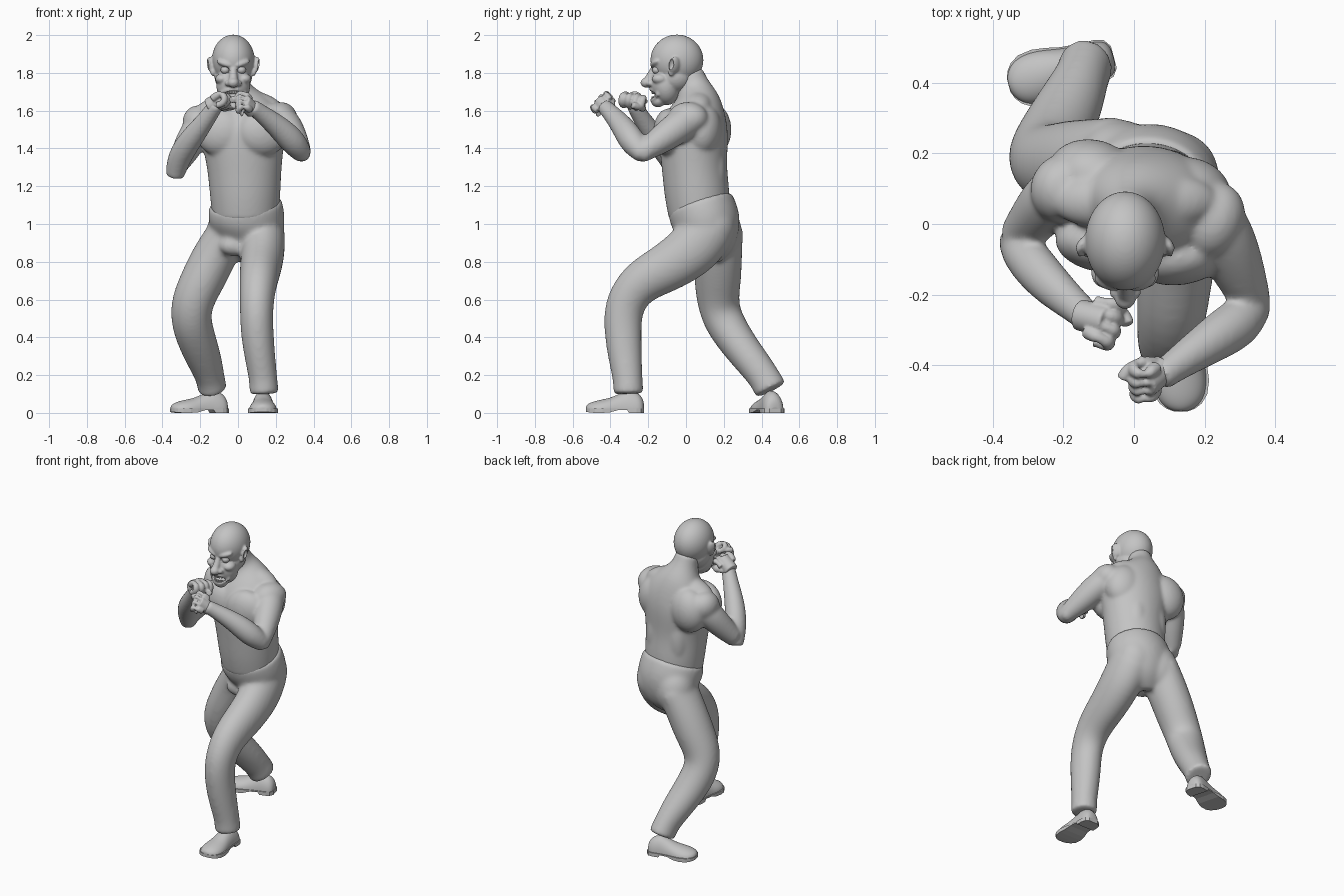
import bpy, bmesh, math
from mathutils import Vector, Matrix, Euler

cube = bpy.data.objects.get("Cube")
if cube:
    bpy.data.objects.remove(cube)

grey = bpy.data.materials.new("plain_grey")
grey.use_nodes = True
grey.diffuse_color = (0.55, 0.55, 0.55, 1)
grey.node_tree.nodes["Principled BSDF"].inputs["Base Color"].default_value = (0.55, 0.55, 0.55, 1)


def loft(bm, rings):
    """Skin a list of equal point rings and cap both ends."""
    loops = [[bm.verts.new(p) for p in ring] for ring in rings]
    n = len(loops[0])
    for a, b in zip(loops, loops[1:]):
        for i in range(n):
            bm.faces.new((a[i], a[(i + 1) % n], b[(i + 1) % n], b[i]))
    bm.faces.new(loops[0][::-1])
    bm.faces.new(loops[-1])


def tube(bm, path, sides=16):
    """Oval tube; each station is x, y, z, radius and an optional second radius."""
    rows = [Vector((*p[:4], p[-1])) for p in path]
    # support rings keep the ends crisp under subdivision
    rows.insert(1, rows[0].lerp(rows[1], 0.06))
    rows.insert(-1, rows[-1].lerp(rows[-2], 0.06))
    rings = []
    for i, row in enumerate(rows):
        p = Vector(row[:3])
        t = Vector(rows[min(i + 1, len(rows) - 1)][:3]) - Vector(rows[max(i - 1, 0)][:3])
        t.normalize()
        side = Vector((0, 1, 0)) if abs(t.x) > 0.9 else Vector((1, 0, 0))
        side = (side - t * side.dot(t)).normalized()
        up = t.cross(side)
        angles = [math.tau * k / sides for k in range(sides)]
        rings.append([p + 1.045 * (side * math.cos(a) * row[3] + up * math.sin(a) * row[4])
                      for a in angles])
    loft(bm, rings)


def ball(bm, loc, size, rot=(0, 0, 0)):
    m = Matrix.LocRotScale(Vector(loc), Euler([math.radians(r) for r in rot]), Vector(size))
    bmesh.ops.create_uvsphere(bm, u_segments=20, v_segments=12, radius=1.02, matrix=m)


def finish(bm, name, voxel=None, relax=6, subdivide=2, smooth=True):
    """Turn a bmesh into an object; a voxel size fuses its pieces into one skin."""
    bmesh.ops.recalc_face_normals(bm, faces=bm.faces)
    mesh = bpy.data.meshes.new(name)
    bm.to_mesh(mesh)
    bm.free()
    mesh.materials.append(grey)
    for poly in mesh.polygons:
        poly.use_smooth = smooth
    ob = bpy.data.objects.new(name, mesh)
    bpy.context.collection.objects.link(ob)
    if subdivide:
        mod = ob.modifiers.new("round", "SUBSURF")
        mod.levels = mod.render_levels = subdivide
    if voxel:
        mod = ob.modifiers.new("fuse", "REMESH")
        mod.mode, mod.voxel_size, mod.use_smooth_shade = "VOXEL", voxel, True
        mod = ob.modifiers.new("relax", "SMOOTH")
        mod.factor, mod.iterations = 0.5, relax
    return ob


# Trousers: hips, seat and two legs
bm = bmesh.new()
tube(bm, [(0, .1, .825, .07, .08), (.025, .125, .89, .16, .14), (.047, .115, .99, .2, .178),
          (.044, .09, 1.06, .198, .18), (.038, .072, 1.115, .188, .172)])
tube(bm, [(.12, .125, .98, .122, .14), (.135, .05, .87, .115, .145), (.12, -.1, .765, .108, .127),
          (.107, -.25, .695, .098, .115), (.097, -.335, .57, .086, .105), (.1, -.335, .42, .086, .097),
          (.12, -.32, .27, .078, .086), (.135, -.307, .17, .073, .076),
          (.138, -.305, .1, .077, .079)])
tube(bm, [(-.05, .16, .97, .1, .14), (-.125, .17, .83, .117, .125), (-.19, .168, .7, .115, .122),
          (-.247, .168, .58, .11, .108), (-.25, .2, .48, .106, .105), (-.21, .28, .36, .1, .095),
          (-.17, .36, .26, .088, .088), (-.145, .42, .18, .073, .082), (-.135, .45, .12, .077, .086)])
ball(bm, (.11, .14, .985), (.13, .125, .14))
ball(bm, (-.04, .17, .96), (.125, .125, .15))
ball(bm, (-.02, .03, .885), (.08, .055, .055))
finish(bm, "trousers", .01, 22)

# Torso, neck and arms
bm = bmesh.new()
tube(bm, [(.04, .07, 1.03, .17, .155), (.038, .06, 1.15, .183, .17), (.035, .045, 1.28, .19, .167),
          (.03, .04, 1.4, .208, .177), (.025, .04, 1.5, .225, .18), (.015, .06, 1.59, .2, .15),
          (-.01, .065, 1.67, .13, .112), (-.02, .04, 1.73, .075, .08), (-.025, .015, 1.8, .07, .075)])
tube(bm, [(.19, .05, 1.565, .09), (.25, -.02, 1.53, .086), (.29, -.12, 1.455, .078),
          (.34, -.235, 1.375, .05)])
tube(bm, [(.35, -.22, 1.36, .045), (.298, -.28, 1.43, .072), (.22, -.33, 1.51, .062),
          (.13, -.39, 1.58, .047), (.07, -.435, 1.625, .04)])
tube(bm, [(-.16, .11, 1.54, .09), (-.23, .08, 1.48, .082), (-.27, .03, 1.4, .075),
          (-.33, -.04, 1.3, .054)])
tube(bm, [(-.335, -.04, 1.25, .047), (-.315, -.08, 1.35, .064), (-.25, -.16, 1.45, .062),
          (-.17, -.23, 1.55, .047), (-.11, -.28, 1.64, .04)])
ball(bm, (.34, -.22, 1.375), (.045, .045, .045))       # elbow point
ball(bm, (.225, .01, 1.56), (.088, .11, .085), (0, 25, -20))  # shoulder caps
ball(bm, (-.2, .1, 1.53), (.09, .1, .1), (0, -30, -20))
for s in (-1, 1):
    ball(bm, (.02 + s * .11, -.075 - s * .018, 1.485), (.135, .08, .125), (0, s * 8, s * 8))  # chest
    ball(bm, (.015 + s * .135, .115 - s * .025, 1.5), (.125, .1, .14), (0, s * -12, -10))
    ball(bm, (s * .1, .065, 1.628 + s * .012), (.14, .075, .06), (0, s * 14, 0))      # neck slope
    ball(bm, (.03 + s * .07, .15, 1.28), (.07, .06, .18))                          # lower back
finish(bm, "torso_and_arms", .009, 15)


# Fists: palm, four curled fingers and a thumb
def fist(name, centre, forward, row, thumb_side, size):
    c, f, r = Vector(centre), Vector(forward).normalized(), Vector(row).normalized()
    r = (r - f * r.dot(f)).normalized()
    d = f.cross(r)
    if d.z > 0:
        d = -d
    bm = bmesh.new()

    def finger(points, radius):
        tube(bm, [(*(c + size * (f * a + r * b + d * e)), radius * size) for a, b, e in points], 10)

    finger([(-.06, 0, .012), (-.02, 0, .01), (.02, 0, .01)], .038)
    for i in range(4):
        x = (i - 1.5) * .03
        reach = .042 - .006 * abs(i - 1)
        finger([(-.02, x * .8, 0), (.02, x, -.006), (reach, x, .006), (reach, x, .034),
                (.01, x, .046), (-.01, x, .036)], .0175)
    k = thumb_side * .05
    finger([(-.04, k * .5, .02), (0, k, .035), (.03, k * .8, .052), (.05, k * .3, .055)], .016)
    return finish(bm, name, .005, 3)


fist("left_fist", (.05, -.447, 1.642), (-.6, -.5, .55), (0, -.75, -.65), -1, 1.12)
fist("right_fist", (-.1, -.268, 1.665), (.75, -.2, .4), (.25, .9, -.2), 1, 1.2)

# Head: skull, jaw, brow, nose, cheeks, lips and ears
MID = -.025
bm = bmesh.new()
ball(bm, (MID, -.048, 1.868), (.114, .141, .133))
ball(bm, (MID, -.11, 1.735), (.09, .078, .105), (12, 0, 0))
ball(bm, (MID, -.148, 1.652), (.045, .038, .034))
ball(bm, (MID, -.055, 1.78), (.1, .1, .09))
tube(bm, [(MID, -.165, 1.83, .018), (MID, -.185, 1.79, .021), (MID, -.2, 1.76, .025)], 10)
ball(bm, (MID, -.21, 1.748), (.03, .031, .026))
for z, y in ((1.714, -.182), (1.653, -.178)):
    tube(bm, [(MID - .066, -.145, 1.69, .011), (MID - .033, y, z, .014),
              (MID + .033, y, z, .014), (MID + .066, -.145, 1.69, .011)], 10)
for s in (-1, 1):
    ball(bm, (MID + s * .046, -.163, 1.85), (.046, .024, .017), (0, s * -18, s * 20))
    ball(bm, (MID + s * .06, -.138, 1.768), (.036, .043, .028))
    ball(bm, (MID + s * .027, -.192, 1.745), (.018, .02, .016))
    ball(bm, (MID + s * .118, -.062, 1.842), (.017, .034, .044), (0, s * 12, s * 30))
    ball(bm, (MID + s * .108, -.078, 1.803), (.013, .017, .02))
head = finish(bm, "head", .006, 5)

# Hidden cutter for the open mouth, eye sockets and ear hollows
bm = bmesh.new()
ball(bm, (MID, -.18, 1.684), (.05, .05, .021))
for s in (-1, 1):
    ball(bm, (MID + s * .043, -.18, 1.815), (.026, .026, .018), (0, s * -15, 0))
    ball(bm, (MID + s * .137, -.08, 1.845), (.011, .017, .028), (0, s * 12, s * 30))
cutter = finish(bm, "face_cutter", subdivide=1)
cutter.hide_render = True
cutter.hide_set(True)
cut = head.modifiers.new("hollows", "BOOLEAN")
cut.operation, cut.object, cut.solver = "DIFFERENCE", cutter, "EXACT"

# Eyes
bm = bmesh.new()
for s in (-1, 1):
    ball(bm, (MID + s * .043, -.155, 1.815), (.024, .024, .021))
finish(bm, "eyes", subdivide=1)

# Teeth in two curved rows
bm = bmesh.new()
for z, length in ((1.698, .018), (1.668, .015)):
    for i in range(-3, 4):
        where = Vector((MID + i * .012, -.177 + .0022 * i * i, z))
        bmesh.ops.create_cube(bm, size=1, matrix=Matrix.LocRotScale(
            where, Euler((0, 0, i * .2)), Vector((.011, .01, length))))
bmesh.ops.bevel(bm, geom=bm.edges[:], offset=.002, segments=1, affect="EDGES")
finish(bm, "teeth", subdivide=0, smooth=False)

# Shoes: distance from heel, half width, height, underside height
LAST = [(0, .03, .06, 0), (.015, .05, .09, 0), (.04, .057, .112, 0), (.08, .058, .12, 0),
        (.09, .058, .118, .016), (.14, .062, .098, .014), (.18, .07, .08, .003),
        (.22, .075, .072, 0), (.26, .07, .063, 0), (.285, .056, .054, .002),
        (.3, .038, .045, .004), (.308, .018, .034, .005)]


def shoe(side, heel, angle):
    place = Matrix.Translation(heel) @ Matrix.Rotation(math.radians(angle), 4, "Z")
    upper, sole = bmesh.new(), bmesh.new()
    turns = [math.tau * k / 20 for k in range(20)]
    loft(upper, [[(w * math.cos(a), -s, .018 + (h - .018) * max(math.sin(a), 0)) for a in turns]
                 for s, w, h, low in LAST])
    loft(sole, [[(w * 1.07, -s, low), (w * 1.07, -s, .024), (-w * 1.07, -s, .024),
                 (-w * 1.07, -s, low)] for s, w, h, low in LAST])
    for bm, part, level in ((upper, "shoe", 2), (sole, "sole", 0)):
        bm.transform(place)
        finish(bm, f"{side}_{part}", subdivide=level, smooth=part == "shoe")


shoe("left", (.132, -.222, 0), 0)
shoe("right", (-.057, .472, 0), -75)
